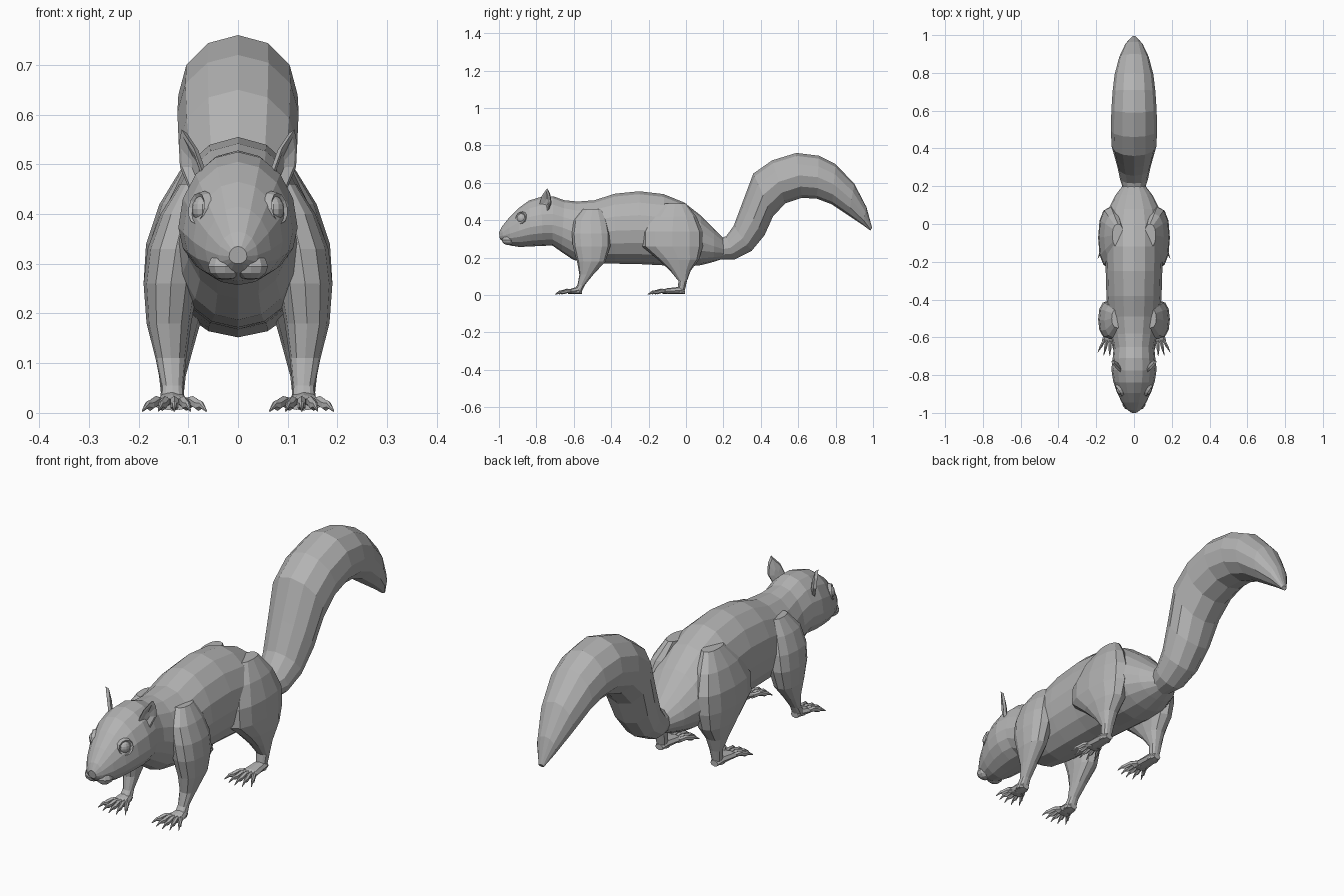
import bpy, bmesh
from math import sin, cos, pi, copysign
from mathutils import Vector, Matrix

default = bpy.data.objects.get("Cube")
if default:
    bpy.data.objects.remove(default, do_unlink=True)

# Single plain grey for the whole animal
GREY = (0.45, 0.45, 0.45, 1)
fur = bpy.data.materials.new("plain grey")
fur.use_nodes = True
fur.diffuse_color = GREY
fur.node_tree.nodes["Principled BSDF"].inputs["Base Color"].default_value = GREY


def finish(name, bm):
    bmesh.ops.recalc_face_normals(bm, faces=bm.faces)
    mesh = bpy.data.meshes.new(name)
    bm.to_mesh(mesh)
    bm.free()
    mesh.materials.append(fur)
    obj = bpy.data.objects.new(name, mesh)
    bpy.context.collection.objects.link(obj)
    return obj


def section(x, a, b, half, mid=0.5, n=12, square=1.0):
    """Rounded ring through points a and b (y, z), widest at fraction mid from b."""
    a, b = Vector((x, *a)), Vector((x, *b))
    centre = b.lerp(a, mid)
    ring = []
    for i in range(n):
        t = 2 * pi * i / n
        c, s = (copysign(abs(v) ** square, v) for v in (cos(t), sin(t)))
        reach = (a - centre) if c > 0 else (b - centre)
        ring.append(centre + reach * abs(c) + Vector((half * s, 0, 0)))
    return ring


def loft(name, rings, side=1):
    bm = bmesh.new()
    loops = [[bm.verts.new((p.x * side, p.y, p.z)) for p in r] for r in rings]
    n = len(loops[0])
    for low, high in zip(loops, loops[1:]):
        for i in range(n):
            j = (i + 1) % n
            bm.faces.new((low[i], low[j], high[j], high[i]))
    bm.faces.new(loops[0])
    bm.faces.new(loops[-1])
    return finish(name, bm)


def ball(name, centre, size, u=12, v=8):
    bm = bmesh.new()
    bmesh.ops.create_uvsphere(bm, u_segments=u, v_segments=v, radius=1)
    bm.transform(Matrix.Translation(centre) @ Matrix.Diagonal((*size, 1)))
    return finish(name, bm)


# Head and trunk: top y, top z, bottom y, bottom z, half width
trunk = [
    (-1, .335, -.995, .3, .018), (-.985, .365, -.975, .283, .04),
    (-.945, .415, -.94, .265, .066), (-.895, .465, -.89, .257, .09),
    (-.84, .505, -.83, .26, .11), (-.775, .525, -.765, .263, .12),
    (-.71, .528, -.715, .265, .113), (-.65, .507, -.665, .23, .108),
    (-.58, .5, -.6, .187, .122), (-.49, .507, -.5, .172, .138),
    (-.38, .542, -.38, .168, .146), (-.25, .555, -.24, .165, .15),
    (-.12, .54, -.1, .158, .155), (-.01, .495, 0, .152, .155),
    (.08, .425, .08, .16, .135), (.15, .355, .15, .178, .1),
    (.205, .3, .2, .195, .06),
]
loft("body", [section(0, (ty, tz), (by, bz), w, .42 if ty < -.7 else .47, 16)
              for ty, tz, by, bz, w in trunk])

# Tail: outer y, z, inner y, z, half width
tail = [
    (.15, .29, .17, .19, .05), (.215, .315, .26, .19, .074),
    (.255, .37, .35, .235, .088), (.3, .49, .42, .32, .104),
    (.36, .65, .465, .42, .119), (.46, .72, .53, .49, .122),
    (.59, .76, .62, .52, .12), (.71, .745, .7, .515, .113),
    (.8, .7, .78, .485, .103), (.9, .595, .87, .425, .078),
    (.965, .47, .945, .375, .045), (.995, .36, .985, .345, .012),
]
loft("tail", [section(0, (oy, oz), (iy, iz), w) for oy, oz, iy, iz, w in tail])

# Legs from top to ankle: height, centre x, half width, front y, back y
foreleg = [
    (.46, .088, .03, -.55, -.45), (.4, .108, .048, -.6, -.42),
    (.33, .125, .057, -.61, -.405), (.26, .135, .055, -.605, -.405),
    (.18, .139, .045, -.583, -.43), (.11, .135, .031, -.57, -.495),
    (.055, .132, .022, -.58, -.54), (.012, .132, .026, -.61, -.56),
]
hindleg = [
    (.49, .085, .03, -.12, 0), (.42, .108, .05, -.19, .055),
    (.34, .122, .063, -.235, .09), (.26, .127, .063, -.235, .09),
    (.19, .128, .055, -.15, .07), (.13, .13, .04, -.085, .025),
    (.075, .132, .027, -.04, .005), (.03, .132, .022, -.045, -.005),
    (.01, .132, .024, -.06, -.015),
]


def foot(name, side, heel, wrist, tip):
    # Paw pad
    loft(name + "_paw", [section(.132, (y, z), (y, .005), w, n=8) for y, z, w in (
        (heel, .03, .018), (heel - .02, .045, .026),
        (wrist, .036, .036), (wrist - .02, .026, .038))], side)
    # Five fanned toes ending in claws
    for i in range(5):
        f = (i - 2) / 2
        length = (tip - wrist) * (1 - .22 * f * f)
        rings = []
        for t, top, bottom, w in ((-.1, .03, .006, .01), (.3, .034, .012, .0095),
                                  (.6, .026, .004, .009), (.75, .024, .008, .005),
                                  (1, .006, .002, .0015)):
            x = .128 + f * (.026 + .038 * t)
            y = wrist + length * t
            rings.append(section(x, (y, top), (y, bottom), w, n=6))
        loft(f"{name}_toe_{i + 1}", rings, side)


def ear(name, side):
    # Pointed leaf, hollowed in front and bulged behind
    base = Vector((.094, -.752, .495))
    across = Vector((.55, .75, 0)).normalized() * .036
    up = Vector((.018, .01, .075))
    face = Vector((.75, -.6, .1)).normalized()
    outline = [(-.5, -.75), (-1, -.1), (-.75, .5), (0, 1), (.6, .6), (1, 0), (.6, -.7)]
    layers = []
    for scale, depth in ((.35, -.016), (.92, -.01), (1, .002), (.8, .002), (.3, -.01)):
        layers.append([base + across * u * scale + up * v * scale + face * depth
                       for u, v in outline])
    loft(name, layers, side)


for label, side in (("left", 1), ("right", -1)):
    for part, rows, heel, wrist, tip in (("fore", foreleg, -.555, -.61, -.7),
                                         ("hind", hindleg, -.005, -.105, -.205)):
        loft(f"{label}_{part}leg",
             [section(x, (front, z), (back, z), w, square=.85)
              for z, x, w, front, back in rows], side)
        foot(f"{label}_{part}", side, heel, wrist, tip)
    ear(label + "_ear", side)
    # Eye with a raised lid ring
    centre = Vector((side * .071, -.877, .41))
    ball(label + "_eye", centre, (.022, .027, .027))
    out = Vector((side * .85, -.5, .15)).normalized()
    turn = out.to_track_quat('Z', 'Y')
    bm = bmesh.new()
    rings = [[bm.verts.new(centre + turn @ Vector((r * cos(k * pi / 6),
                                                   r * sin(k * pi / 6), h)))
              for k in range(12)] for r, h in ((.037, 0), (.031, .015), (.024, .011))]
    for inner, outer in zip(rings, rings[1:]):
        for k in range(12):
            m = (k + 1) % 12
            bm.faces.new((inner[k], inner[m], outer[m], outer[k]))
    finish(label + "_eyelid", bm)

# Nose pad and muzzle cheeks
ball("nose", (0, -.978, .325), (.026, .021, .022), 10, 6)
for label, side in (("left", 1), ("right", -1)):
    ball(label + "_muzzle", (side * .026, -.95, .295), (.036, .035, .028), 10, 6)
